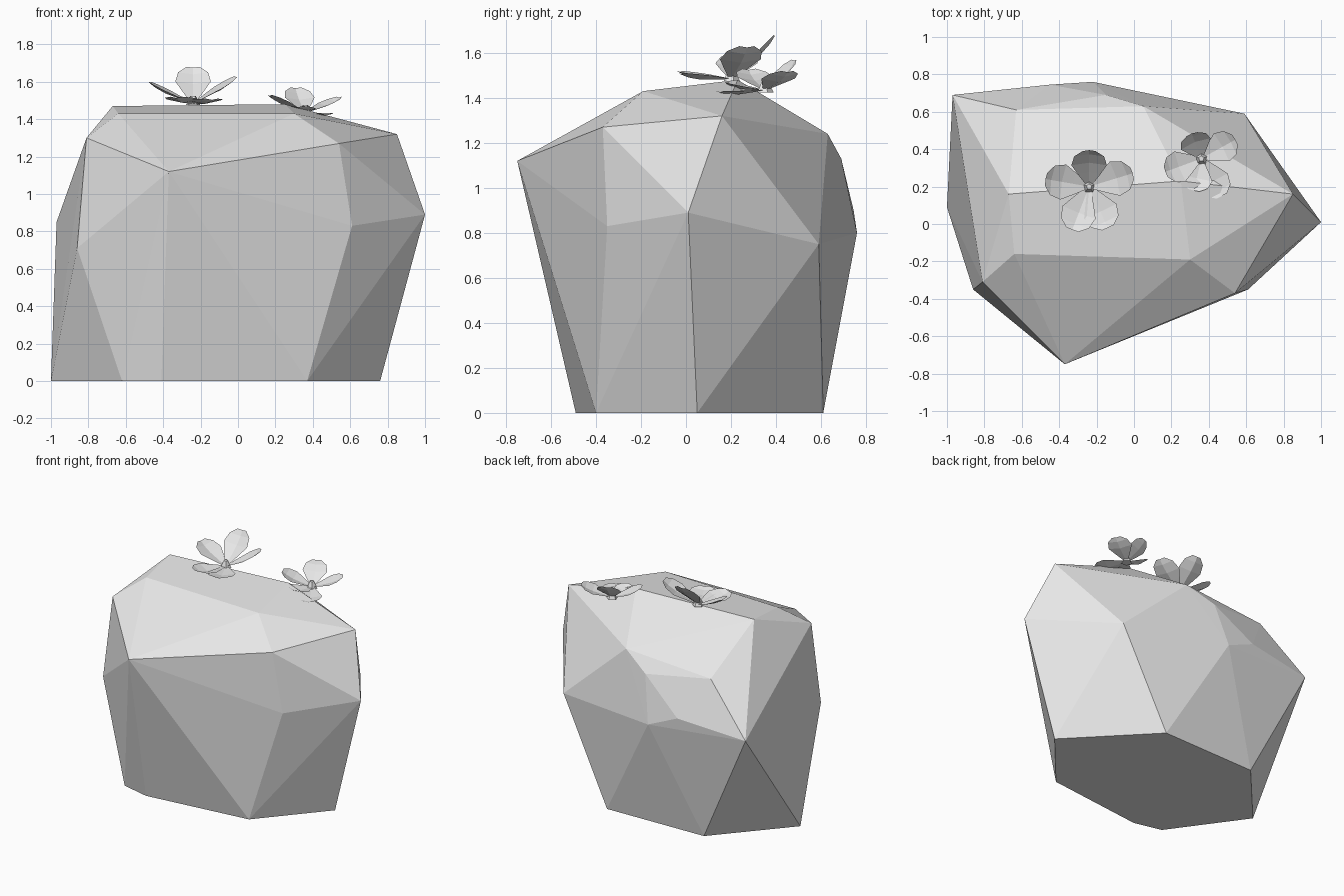
import bpy
import bmesh
from mathutils import Vector

default_cube = bpy.data.objects.get("Cube")
if default_cube:
    bpy.data.objects.remove(default_cube, do_unlink=True)


def make_material(name, colour):
    material = bpy.data.materials.new(name)
    material.use_nodes = True
    material.diffuse_color = colour
    shader = material.node_tree.nodes["Principled BSDF"]
    shader.inputs["Base Color"].default_value = colour
    shader.inputs["Roughness"].default_value = 0.8
    return material


def finish(bm, name, material):
    """Turn a bmesh into a flat shaded object."""
    mesh = bpy.data.meshes.new(name)
    bm.to_mesh(mesh)
    bm.free()
    mesh.materials.append(material)
    obj = bpy.data.objects.new(name, mesh)
    bpy.context.collection.objects.link(obj)
    return obj


pale_grey = make_material("pale_grey", (0.8, 0.8, 0.8, 1.0))

# Boulder: rings of corner points wrapped in a faceted hull
base_ring = [(0.76, 0.05), (0.37, -0.4), (-0.41, -0.49), (-0.62, -0.44),
             (-1, 0.09), (-0.56, 0.59), (0.22, 0.61)]
waist_ring = [(1, 0.01, 0.89), (0.61, -0.35, 0.83), (-0.37, -0.75, 1.12),
              (-0.86, -0.35, 0.71), (-0.97, 0.69, 0.85), (-0.45, 0.745, 0.9),
              (-0.22, 0.76, 0.8), (0.59, 0.59, 0.75)]
shoulder_ring = [(0.85, 0.16, 1.32), (0.54, -0.37, 1.27), (-0.81, -0.31, 1.3),
                 (-0.63, 0.61, 1.19), (-0.15, 0.69, 1.13), (0.05, 0.63, 1.24)]
crown = [(-0.67, 0.16, 1.47), (-0.64, -0.16, 1.43),
         (0.3, -0.19, 1.43), (0.25, 0.23, 1.48)]

bm = bmesh.new()
for point in [(x, y, 0) for x, y in base_ring] + waist_ring + shoulder_ring + crown:
    bm.verts.new(point)
hull = bmesh.ops.convex_hull(bm, input=bm.verts[:])
loose = [v for v in bm.verts if not v.link_faces]
bmesh.ops.delete(bm, geom=loose, context="VERTS")
bmesh.ops.dissolve_limit(bm, angle_limit=0.005, verts=bm.verts[:], edges=bm.edges[:])
bmesh.ops.recalc_face_normals(bm, faces=bm.faces[:])
finish(bm, "boulder", pale_grey)

# Petal outline: distance along the petal and half width there
PETAL_ROWS = [(0, 0.05), (0.35, 0.32), (0.6, 0.5), (0.85, 0.42), (1, 0.18)]


def add_petal(bm, root, tip, width):
    """A rounded leaf with a shallow crease along its middle."""
    root, tip = Vector(root), Vector(tip)
    along = tip - root
    side = along.cross(Vector((0, 0, 1))).normalized()
    normal = side.cross(along).normalized()
    rows = []
    for t, half in PETAL_ROWS:
        middle = root + along * t
        crease = middle - normal * half * width * 0.2
        offset = side * half * width
        rows.append([bm.verts.new(p) for p in (middle - offset, crease, middle + offset)])
    for near, far in zip(rows, rows[1:]):
        for i in range(2):
            bm.faces.new((near[i], near[i + 1], far[i + 1], far[i]))


def make_flower(name, root, tips, width):
    bm = bmesh.new()
    for tip in tips:
        add_petal(bm, root, tip, width)
    finish(bm, name + "_petals", pale_grey)

    # Small pointed heart in the middle of the petals
    bm = bmesh.new()
    bmesh.ops.create_cone(bm, cap_ends=True, segments=5, radius1=0.04,
                          radius2=0.015, depth=0.05)
    bmesh.ops.translate(bm, verts=bm.verts[:], vec=Vector(root) + Vector((0, 0, 0.015)))
    finish(bm, name + "_heart", pale_grey)


# Two flowers growing on the crown
make_flower("large_flower", (-0.24, 0.2, 1.485),
            [(-0.24, 0.39, 1.68), (-0.47, 0.24, 1.6), (-0.01, 0.27, 1.63),
             (-0.33, -0.03, 1.52), (-0.14, -0.02, 1.51)], 0.19)
make_flower("small_flower", (0.36, 0.35, 1.435),
            [(0.31, 0.48, 1.57), (0.54, 0.45, 1.52), (0.17, 0.28, 1.53),
             (0.32, 0.18, 1.47), (0.47, 0.15, 1.43)], 0.17)
